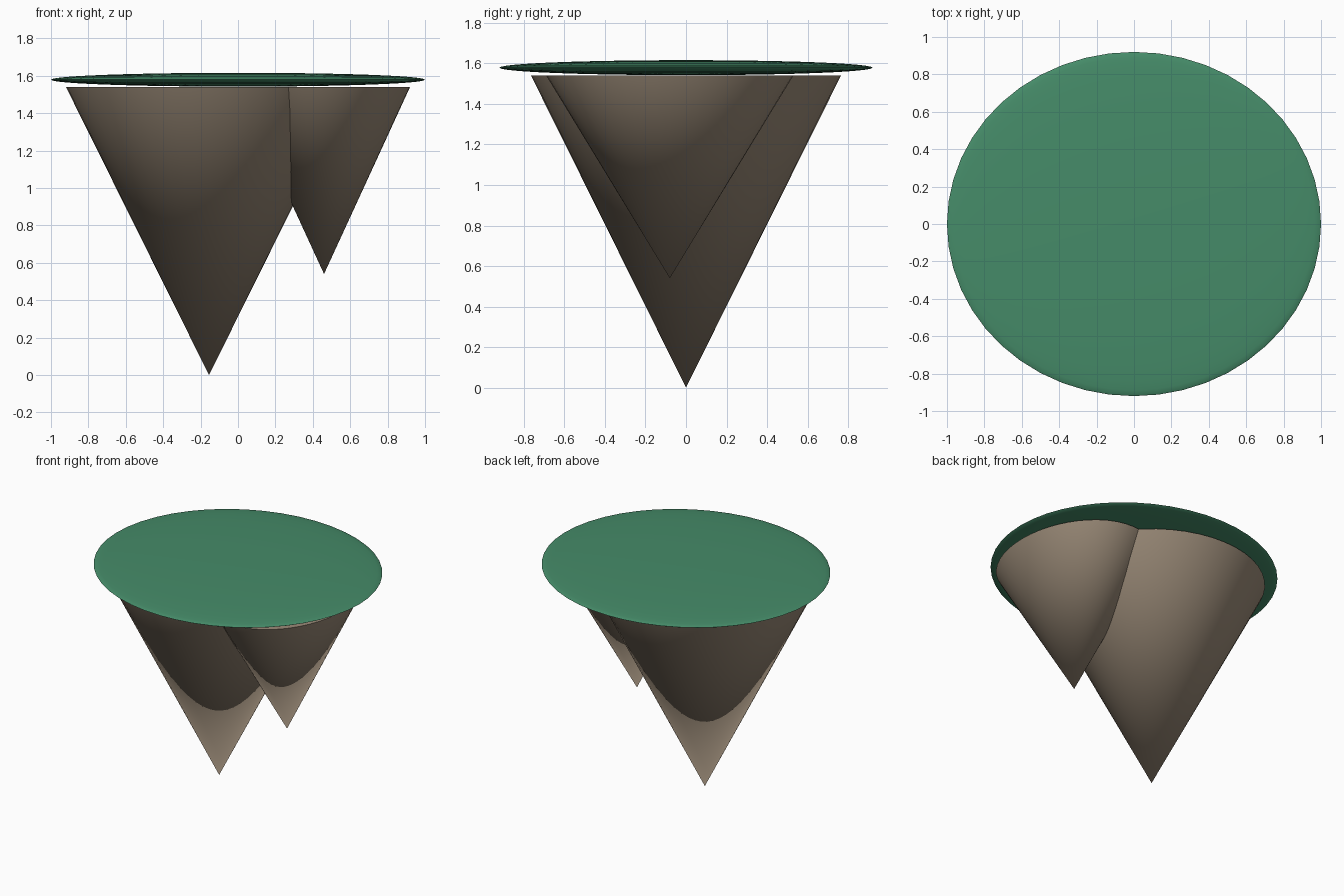
import bpy
import math

if "Cube" in bpy.data.objects:
    bpy.data.objects.remove(bpy.data.objects["Cube"])


def material(name, color):
    mat = bpy.data.materials.new(name)
    mat.diffuse_color = color
    mat.use_nodes = True
    mat.node_tree.nodes["Principled BSDF"].inputs["Base Color"].default_value = mat.diffuse_color
    return mat


def finish(obj, name, mat, angle=30):
    obj.name = name
    obj.data.materials.append(mat)
    bpy.ops.object.transform_apply(location=False, rotation=False, scale=True)
    bpy.ops.object.shade_smooth_by_angle(angle=math.radians(angle))


def inverted_cone(name, x, y, tip, top, rx, ry, mat):
    bpy.ops.mesh.primitive_cone_add(vertices=48, radius1=0, radius2=1, depth=top - tip,
                                    location=(x, y, (tip + top) / 2))
    obj = bpy.context.object
    obj.scale = (rx, ry, 1)
    finish(obj, name, mat)


rock = material("rock", (0.33, 0.26, 0.19, 1))
grass = material("grass", (0.06, 0.26, 0.14, 1))

# Hanging rock spikes with flat tops
inverted_cone("main_rock_spike", -0.155, 0, 0, 1.54, 0.765, 0.765, rock)
inverted_cone("side_rock_spike", 0.46, -0.08, 0.54, 1.54, 0.46, 0.61, rock)

# Thin lens-shaped grass top
bpy.ops.mesh.primitive_uv_sphere_add(segments=48, ring_count=24, radius=1, location=(0, 0, 1.579))
disc = bpy.context.object
disc.scale = (1, 0.92, 0.037)
finish(disc, "grass_top", grass, 60)
